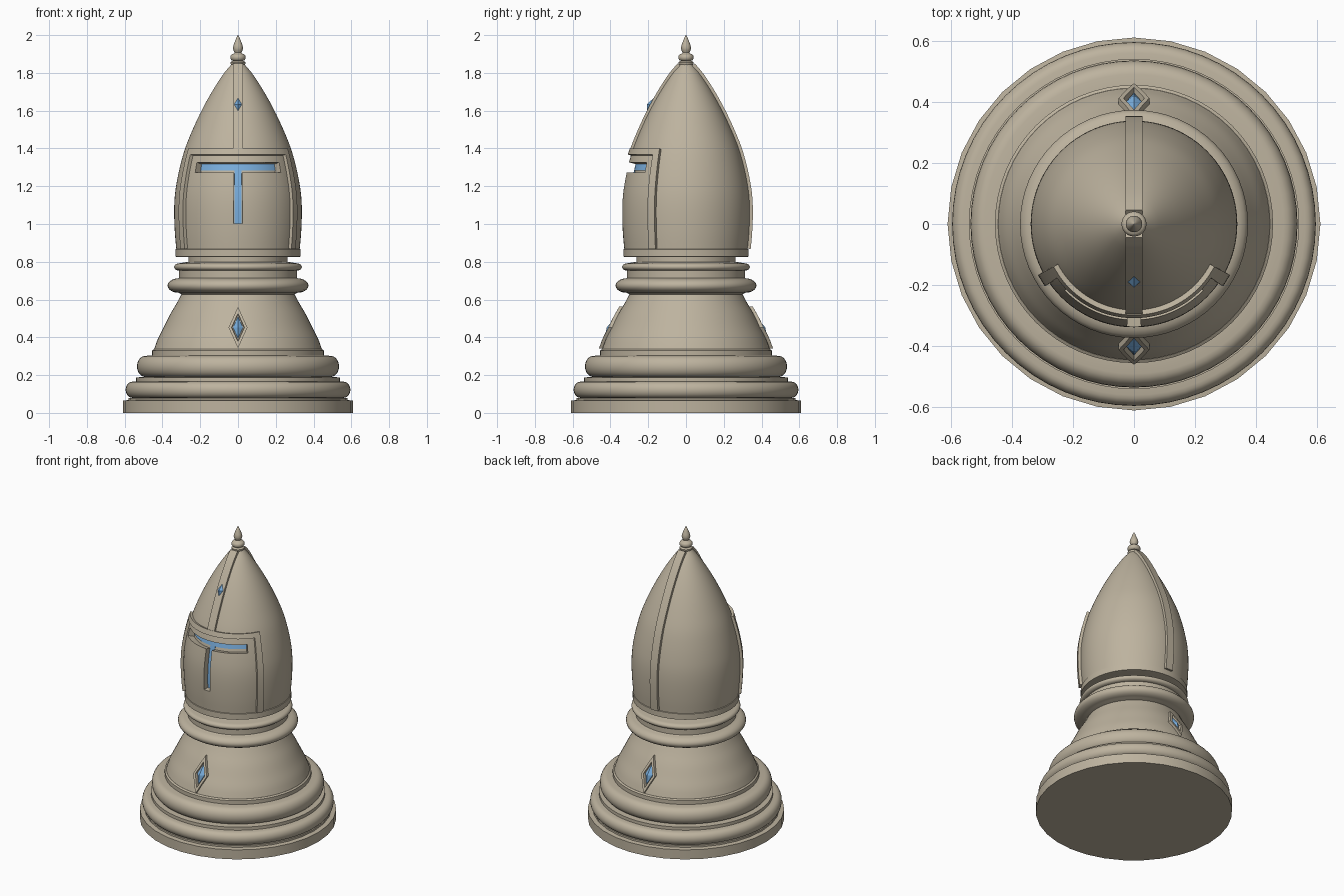
import bpy, bmesh, math
from mathutils import Matrix

if "Cube" in bpy.data.objects:
    bpy.data.objects.remove(bpy.data.objects["Cube"])


def material(name, rgb):
    m = bpy.data.materials.new(name)
    m.diffuse_color = (*rgb, 1)
    m.use_nodes = True
    m.node_tree.nodes["Principled BSDF"].inputs["Base Color"].default_value = m.diffuse_color
    return m


STONE = material("warm stone", (0.51, 0.45, 0.345))
BLUE = material("sky blue", (0.19, 0.42, 0.72))

HELMET = [(0.325, 0.85), (0.334, 0.95), (0.338, 1.05), (0.336, 1.13), (0.328, 1.2),
          (0.308, 1.3), (0.28, 1.4), (0.24, 1.5), (0.193, 1.6), (0.138, 1.7),
          (0.073, 1.8), (0.03, 1.85)]
BELL = [(0.445, 0.335), (0.425, 0.39), (0.395, 0.45), (0.36, 0.52), (0.325, 0.58), (0.298, 0.63)]


def radius(profile, z):
    """Smooth (Catmull-Rom) radius of a profile at height z."""
    z = min(max(z, profile[0][1]), profile[-1][1])
    i = max(k for k in range(len(profile) - 1) if profile[k][1] <= z)
    (r1, z1), (r2, z2) = profile[i], profile[i + 1]
    r0, z0 = profile[max(i - 1, 0)]
    r3, z3 = profile[min(i + 2, len(profile) - 1)]
    t, h = (z - z1) / (z2 - z1), z2 - z1
    m1, m2 = (r2 - r0) / (z2 - z0) * h, (r3 - r1) / (z3 - z1) * h
    return ((2*t**3 - 3*t**2 + 1) * r1 + (t**3 - 2*t**2 + t) * m1
            + (3*t**2 - 2*t**3) * r2 + (t**3 - t**2) * m2)


def span(a, b, n):
    return [a + (b - a) * i / n for i in range(n + 1)]


def smooth(profile, n):
    return [(radius(profile, z), z) for z in span(profile[0][1], profile[-1][1], n)]


def bulge(inner, outer, z0, z1, n=10):
    """Half-round moulding."""
    return [(inner + (outer - inner) * math.sin(math.pi * i / n),
             (z0 + z1) / 2 - (z1 - z0) / 2 * math.cos(math.pi * i / n)) for i in range(n + 1)]


def finish(name, bm, mat, turn=0.0):
    bm.transform(Matrix.Rotation(turn, 4, 'Z'))
    me = bpy.data.meshes.new(name)
    bm.to_mesh(me)
    bm.free()
    me.materials.append(mat)
    ob = bpy.data.objects.new(name, me)
    bpy.context.collection.objects.link(ob)
    return ob


def select(ob):
    bpy.ops.object.select_all(action='DESELECT')
    ob.select_set(True)
    bpy.context.view_layer.objects.active = ob


def shade(ob, angle=35):
    select(ob)
    bpy.ops.object.shade_smooth_by_angle(angle=math.radians(angle))


def apply(ob, mod):
    select(ob)
    bpy.ops.object.modifier_apply(modifier=mod.name)


def lathe(name, profile, mat=STONE, n=64):
    bm = bmesh.new()
    rings = [[bm.verts.new((r * math.sin(2*math.pi*k/n), -r * math.cos(2*math.pi*k/n), z))
              for k in range(n)] for r, z in profile]
    for a, b in zip(rings, rings[1:]):
        for k in range(n):
            j = (k + 1) % n
            bm.faces.new((a[k], a[j], b[j], b[k]))
    bm.faces.new(rings[0][::-1])
    bm.faces.new(rings[-1])
    return finish(name, bm, mat)


def around(u, z, off):
    r = radius(HELMET, z) + off
    return (r * math.sin(math.radians(u)), -r * math.cos(math.radians(u)), z)


def straight(u, z, off):
    return (u, -radius(HELMET, z) - off, z)


def panel(name, us, zs, off, thick, mat=STONE, place=around, keep=None, turn=0.0):
    """Slab that follows the helmet surface."""
    bm = bmesh.new()
    g = [[bm.verts.new(place(u, z, off)) for u in us] for z in zs]
    for i in range(len(zs) - 1):
        for j in range(len(us) - 1):
            if keep is None or keep((us[j] + us[j+1]) / 2, (zs[i] + zs[i+1]) / 2):
                bm.faces.new((g[i][j], g[i][j+1], g[i+1][j+1], g[i+1][j]))
    bmesh.ops.delete(bm, geom=[v for v in bm.verts if not v.link_faces], context='VERTS')
    ob = finish(name, bm, mat, turn)
    mod = ob.modifiers.new("thickness", 'SOLIDIFY')
    mod.thickness, mod.offset = thick, -1
    apply(ob, mod)
    return ob


def diamond(name, profile, z, w, h, steps, mat, turn=0.0):
    """Rhombus lying on a turned surface; steps are (scale, height) rings."""
    bm = bmesh.new()
    shape = [(0, -1), (.5, -.5), (1, 0), (.5, .5), (0, 1), (-.5, .5), (-1, 0), (-.5, -.5)]
    rings = []
    for s, off in steps:
        rings.append([bm.verts.new((x * w * s, -radius(profile, z + y * h * s) - off, z + y * h * s))
                      for x, y in shape])
    for a, b in zip(rings, rings[1:]):
        for k in range(8):
            j = (k + 1) % 8
            bm.faces.new((a[k], a[j], b[j], b[k]))
    bmesh.ops.remove_doubles(bm, verts=bm.verts, dist=1e-5)
    return finish(name, bm, mat, turn)


# Stepped foot
shade(lathe("base_disc", [(0.61, 0), (0.61, 0.065), (0.58, 0.068), (0.58, 0.08)], n=32))
foot = [(0.565, 0.07)] + bulge(0.56, 0.595, 0.08, 0.165) + [(0.54, 0.167), (0.54, 0.188)]
foot += bulge(0.49, 0.535, 0.19, 0.302) + [(0.455, 0.304), (0.455, 0.33), (0.445, 0.337)]
shade(lathe("foot_mouldings", foot))
shade(lathe("bell_body", smooth(BELL, 16)))

# Collar and neck
collar = [(0.295, 0.625)] + bulge(0.315, 0.373, 0.636, 0.712) + [(0.312, 0.714), (0.312, 0.752)]
collar += bulge(0.312, 0.338, 0.753, 0.792) + [(0.262, 0.8), (0.262, 0.83)]
shade(lathe("collar", collar))
shade(lathe("helmet_rim", [(0.318, 0.824), (0.331, 0.827), (0.331, 0.866), (0.322, 0.87)]))

# Helmet with a T-shaped eye slot
helmet = lathe("helmet", smooth(HELMET, 48), n=96)
slots = [("eye", span(-46, 46, 32), [1.284, 1.31, 1.338]),
         ("nose", span(-3.7, 3.7, 4), span(1.0, 1.3, 8))]
for label, us, zs in slots:
    cutter = panel(label + "_cutter", us, zs, 0.05, 0.09)
    cutter.hide_render = True
    cut = helmet.modifiers.new("slot", 'BOOLEAN')
    cut.operation, cut.object, cut.solver = 'DIFFERENCE', cutter, 'EXACT'
    apply(helmet, cut)
    bpy.data.objects.remove(cutter)
    shade(panel(label + "_slot_lining", us, zs, -0.037, 0.006, BLUE))
shade(helmet)

# Raised frame around the face
shade(panel("visor_frame", [-62] + span(-55, 55, 32) + [62], span(0.868, 1.368, 16) + [1.4],
            0.018, 0.03, keep=lambda u, z: abs(u) > 55 or z > 1.368))

# Crest bands over the front and back
shade(panel("front_crest", [-0.027, 0.027], span(1.385, 1.85, 20), 0.014, 0.03, place=straight))
shade(panel("back_crest", [-0.027, 0.027], span(0.868, 1.85, 36), 0.016, 0.03,
            place=straight, turn=math.pi))

# Gems on the body and crest
for side, turn in (("front", 0.0), ("back", math.pi)):
    shade(diamond(side + "_gem_frame", BELL, 0.452, 0.05, 0.11,
                  [(1, -0.02), (1, 0.018), (0.68, 0.018), (0.62, -0.01)], STONE, turn), 20)
    diamond(side + "_gem", BELL, 0.452, 0.05, 0.11, [(0.56, -0.01), (0.52, 0.006), (0, 0.026)], BLUE, turn)
diamond("crest_gem", HELMET, 1.633, 0.02, 0.034, [(1, 0.0), (1, 0.014), (0, 0.032)], BLUE)

# Finial
finial = [(0.03, 1.835), (0.04, 1.848), (0.04, 1.856), (0.032, 1.862)]
finial += bulge(0.026, 0.041, 1.864, 1.9, 8)
finial += [(0.018, 1.908), (0.024, 1.92), (0.027, 1.932), (0.023, 1.95), (0.014, 1.972), (0.007, 1.99), (0.001, 2.0)]
shade(lathe("finial", finial, n=24), 50)
